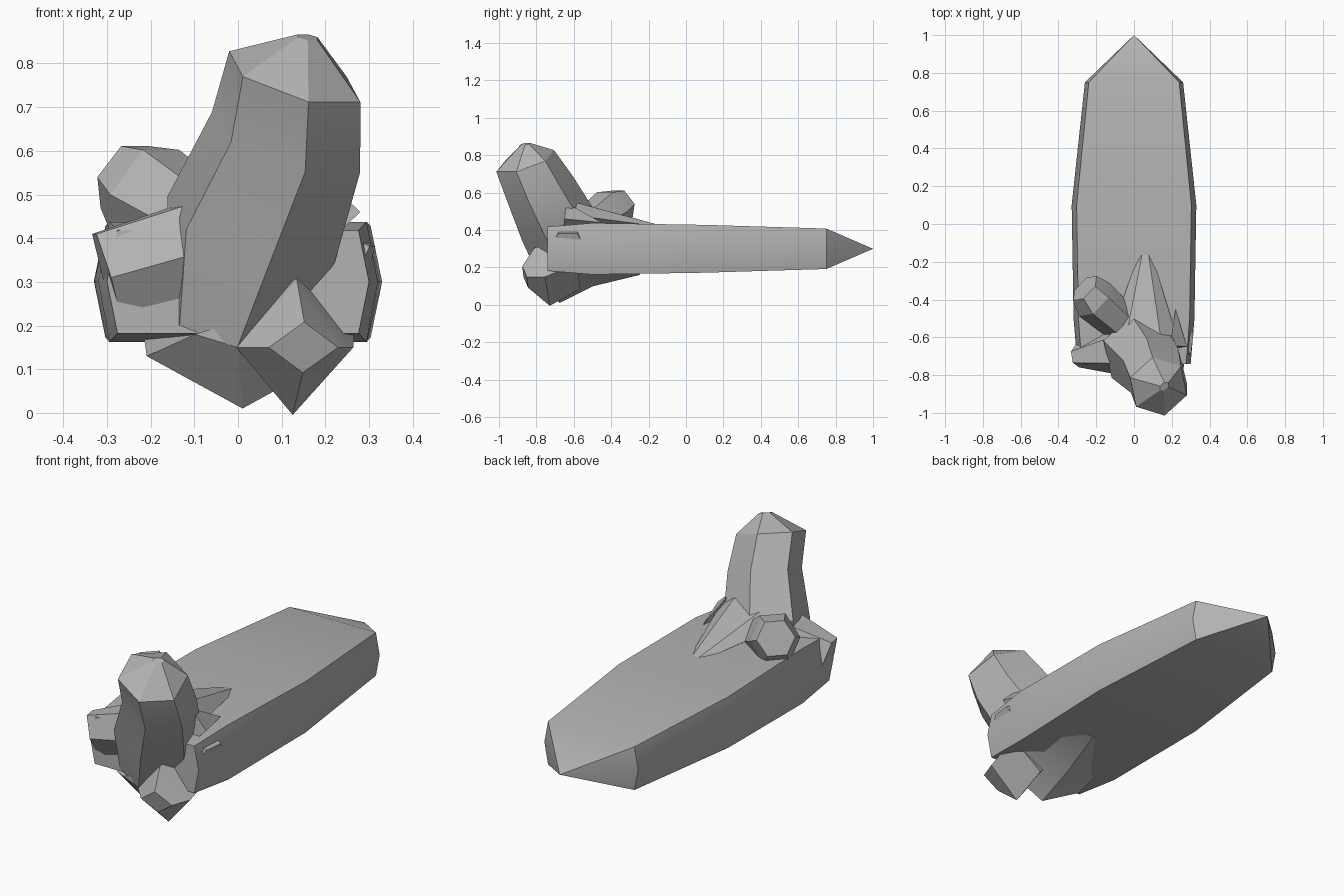
import bpy, bmesh
from math import cos, sin, tau, copysign
from mathutils import Vector

if "Cube" in bpy.data.objects:
    bpy.data.objects.remove(bpy.data.objects["Cube"], do_unlink=True)

# One stone colour for the whole cluster
GREY = (0.45, 0.45, 0.45, 1)
stone = bpy.data.materials.new("crystal grey")
stone.use_nodes = True
stone.diffuse_color = GREY
stone.node_tree.nodes["Principled BSDF"].inputs["Base Color"].default_value = GREY


def rounded(value, power):
    """Push a circle coordinate outwards for a boxier cross-section."""
    return copysign(abs(value) ** power, value)


def crystal(name, *rings, sides=6, power=1):
    """Loft a faceted prism through rings of (centre, half width, half height)."""
    centres = [Vector(centre) for centre, width, height in rings]
    axis = (centres[-1] - centres[0]).normalized()
    across = axis.cross(Vector((0, 0, 1))).normalized()
    upward = across.cross(axis)
    bm = bmesh.new()
    loops = []
    for centre, (_, width, height) in zip(centres, rings):
        loop = []
        for side in range(sides):
            angle = tau * side / sides
            offset = across * width * rounded(cos(angle), power)
            offset += upward * height * rounded(sin(angle), power)
            loop.append(bm.verts.new(centre + offset))
        loops.append(loop)
    for lower, upper in zip(loops, loops[1:]):
        for a in range(sides):
            b = (a + 1) % sides
            bm.faces.new((lower[a], lower[b], upper[b], upper[a]))
    bm.faces.new(loops[0])
    bm.faces.new(loops[-1])
    # Rings without size collapse into a point
    bmesh.ops.remove_doubles(bm, verts=bm.verts, dist=0.001)
    bmesh.ops.recalc_face_normals(bm, faces=bm.faces)
    mesh = bpy.data.meshes.new(name)
    bm.to_mesh(mesh)
    bm.free()
    mesh.materials.append(stone)
    part = bpy.data.objects.new(name, mesh)
    bpy.context.collection.objects.link(part)
    bpy.ops.object.select_all(action='DESELECT')
    part.select_set(True)
    bpy.context.view_layer.objects.active = part
    bpy.ops.object.shade_smooth_by_angle(angle=0.4)


# Long flat crystal with a pointed rear tip
crystal("main_crystal",
        ((0, -.74, .3), .3, .12),
        ((0, -.5, .3), .32, .14),
        ((0, .1, .3), .33, .13),
        ((0, .75, .3), .26, .11),
        ((0, 1, .3), 0, 0), power=.12)

# Tall crystal leaning forward, its tilted rim closing to a blunt peak
crystal("tall_crystal",
        ((-.03, -.65, .2), .14, .15),
        ((.03, -.68, .42), .2, .22),
        ((.11, -.78, .62), .17, .2),
        ((.13, -.86, .77), .16, .17),
        ((.16, -.86, .86), .03, .02))

# Small crystal on the upper left
crystal("small_crystal",
        ((-.04, -.55, .4), .1, .1),
        ((-.21, -.4, .5), .12, .13),
        ((-.26, -.34, .54), .09, .09))

# Stub crystal pointing forward and down
crystal("lower_front_crystal",
        ((.12, -.6, .22), .15, .14),
        ((.13, -.77, .15), .135, .16),
        ((.15, -.86, .15), .08, .06), sides=4)

# Shallow keel-shaped crystal under the base
crystal("under_crystal",
        ((.05, -.25, .2), .2, .04),
        ((0, -.5, .2), .22, .1),
        ((.01, -.68, .13), .22, .12),
        ((0, -.78, .18), .1, .03), sides=4)

# Flared roots joining the tall crystal to the main one
crystal("left_root", ((0, -.65, .4), .17, .13), ((-.3, -.7, .31), .06, .12))
crystal("right_root", ((.05, -.6, .38), .15, .13), ((.28, -.63, .3), .1, .1))
crystal("rear_root", ((.05, -.6, .48), .18, .08), ((.06, -.15, .42), .03, .01))

# Thin spikes behind the tall crystal
for x in (.12, .22):
    crystal("rear_spike", ((x, -.65, .46), .06, .1), ((x, -.45, .44), 0, 0), sides=3)
